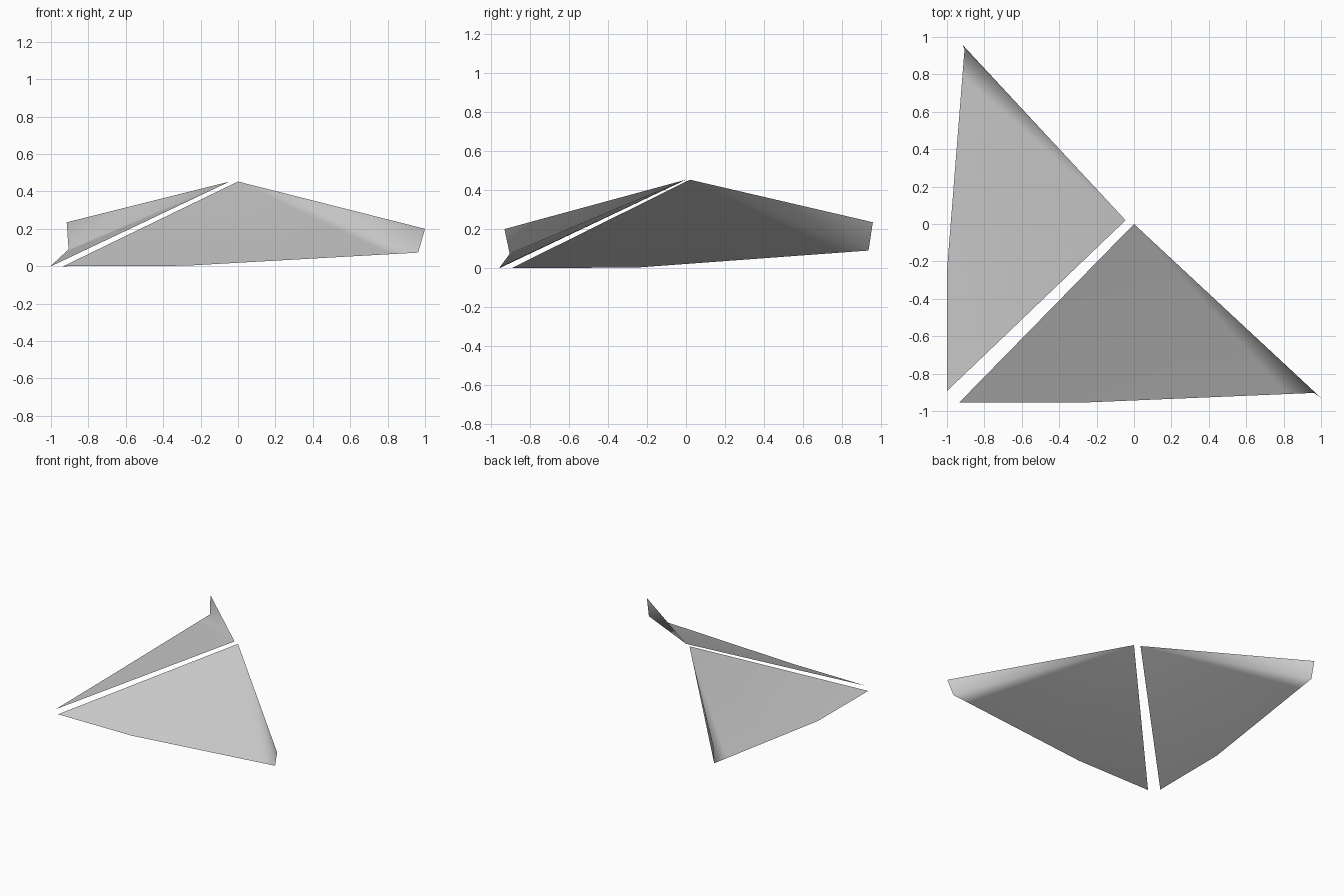
import bpy
import bmesh
from mathutils import Vector

if "Cube" in bpy.data.objects:
    bpy.data.objects.remove(bpy.data.objects["Cube"], do_unlink=True)

grey = bpy.data.materials.new("light grey")
grey.use_nodes = True
colour = (0.6, 0.6, 0.6, 1)
grey.diffuse_color = colour
grey.node_tree.nodes["Principled BSDF"].inputs["Base Color"].default_value = colour


def canopy_sheet(name, apex, corner, bend, low_tip, high_tip):
    """Thin fan from the apex along the rim, ending in an upturned flap."""
    bend, low_tip = Vector(bend), Vector(low_tip)
    # extra rim points keep the soft fold close to the flap
    rim = [corner] + [bend.lerp(low_tip, t) for t in (0, 0.5, 0.88, 1)] + [high_tip]
    bm = bmesh.new()
    top = bm.verts.new(apex)
    edge = [bm.verts.new(p) for p in rim]
    for a, b in zip(edge, edge[1:]):
        bm.faces.new((top, a, b)).smooth = True
    bm.normal_update()
    bm.faces.ensure_lookup_table()
    if bm.faces[0].normal.z < 0:
        bmesh.ops.reverse_faces(bm, faces=bm.faces[:])
    mesh = bpy.data.meshes.new(name)
    bm.to_mesh(mesh)
    bm.free()
    mesh.materials.append(grey)
    obj = bpy.data.objects.new(name, mesh)
    bpy.context.collection.objects.link(obj)
    return obj


# Sheet sloping down to the front
canopy_sheet("front_sheet", (0, 0, 0.453), (-0.935, -0.955, 0), (-0.28, -0.955, 0.003),
             (0.963, -0.903, 0.073), (1.0, -0.93, 0.2))

# Sheet sloping down to the right side
canopy_sheet("side_sheet", (-0.045, 0.02, 0.453), (-1.0, -0.893, 0), (-1.0, -0.25, 0.003),
             (-0.906, 0.935, 0.09), (-0.916, 0.957, 0.235))
